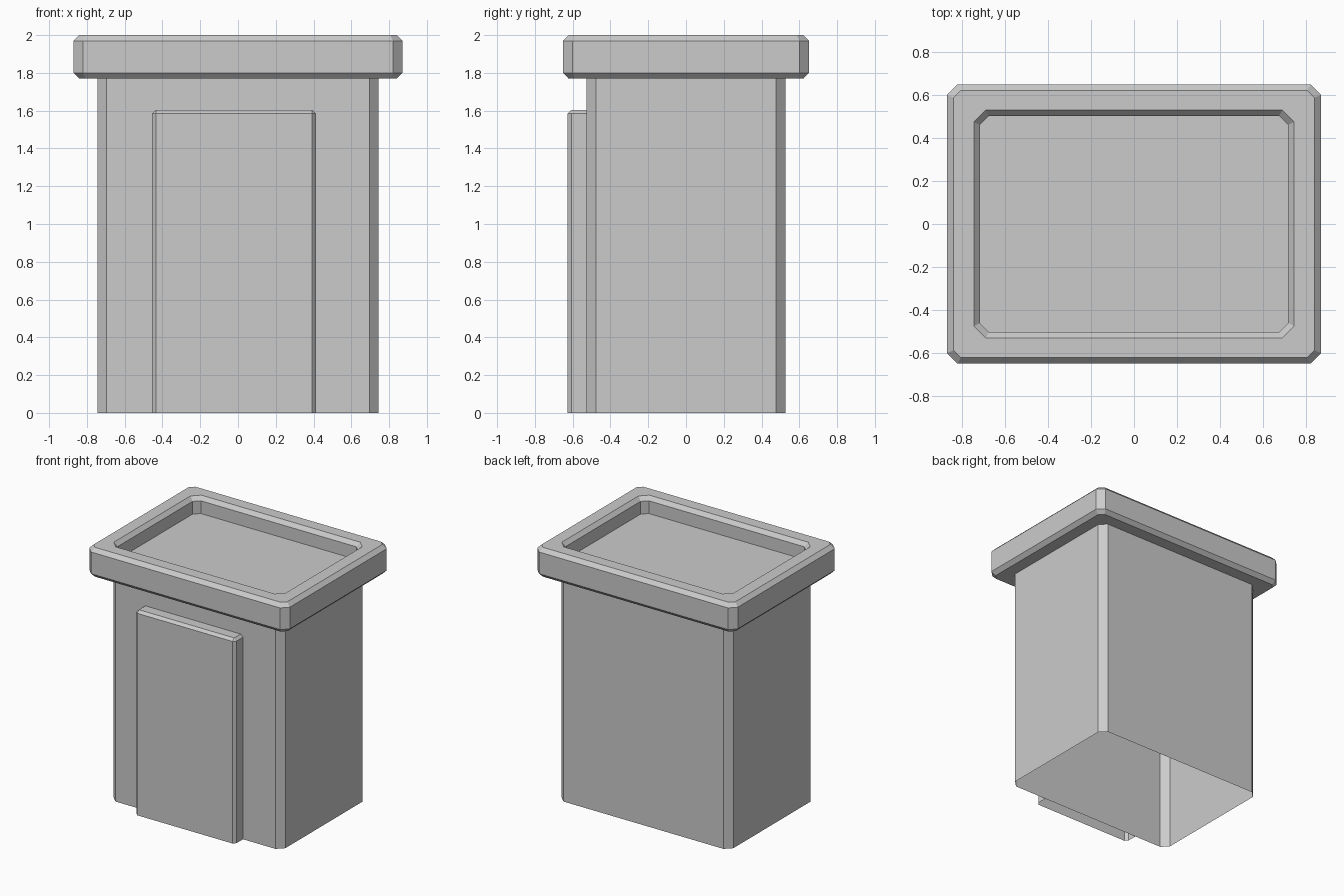
import bpy, bmesh

default = bpy.data.objects.get("Cube")
if default:
    bpy.data.objects.remove(default)

grey = bpy.data.materials.new("plain_grey")
grey.use_nodes = True
colour = (0.6, 0.6, 0.6, 1)
grey.diffuse_color = colour
grey.node_tree.nodes["Principled BSDF"].inputs["Base Color"].default_value = colour


def cut_rectangle(x, y, z, c):
    """Rectangle outline with cut corners, anticlockwise from above."""
    return [(x, c - y, z), (x, y - c, z), (x - c, y, z), (c - x, y, z),
            (-x, y - c, z), (-x, c - y, z), (c - x, -y, z), (x - c, -y, z)]


def loft(name, rings, closed):
    """Skin the rings, cap the last one and leave the first one open."""
    bm = bmesh.new()
    loops = [[bm.verts.new(p) for p in ring] for ring in rings]
    count = len(loops[0])
    for a, b in zip(loops, loops[1:]):
        for i in range(count if closed else count - 1):
            j = (i + 1) % count
            bm.faces.new((a[i], a[j], b[j], b[i]))
    bm.faces.new(loops[-1])
    bmesh.ops.remove_doubles(bm, verts=bm.verts[:], dist=0.0005)
    bmesh.ops.recalc_face_normals(bm, faces=bm.faces[:])
    mesh = bpy.data.meshes.new(name)
    bm.to_mesh(mesh)
    bm.free()
    mesh.materials.append(grey)
    obj = bpy.data.objects.new(name, mesh)
    bpy.context.collection.objects.link(obj)
    return obj


# Hollow body flowing into the bevelled tray top with its recess
loft("body_and_tray", [
    cut_rectangle(0.745, 0.527, 0, 0.05),
    cut_rectangle(0.745, 0.527, 1.77, 0.05),
    cut_rectangle(0.84, 0.622, 1.77, 0.034),
    cut_rectangle(0.87, 0.65, 1.8, 0.05),
    cut_rectangle(0.87, 0.65, 1.97, 0.05),
    cut_rectangle(0.84, 0.622, 2, 0.034),
    cut_rectangle(0.745, 0.53, 2, 0.055),
    cut_rectangle(0.717, 0.503, 1.97, 0.042),
    cut_rectangle(0.717, 0.503, 1.87, 0.042),
], closed=True)


def door_outline(y, inset, cut):
    """Open-bottomed door outline at depth y."""
    x0, x1, z = -0.455 + inset, 0.412 - inset, 1.604 - inset
    return [(x0, y, 0), (x0, y, z - cut), (x0 + cut, y, z),
            (x1 - cut, y, z), (x1, y, z - cut), (x1, y, 0)]


# Raised front panel, bevelled on its sides and top
loft("front_panel", [
    door_outline(-0.527, 0, 0.02),
    door_outline(-0.607, 0, 0.02),
    door_outline(-0.628, 0.02, 0),
], closed=False)
